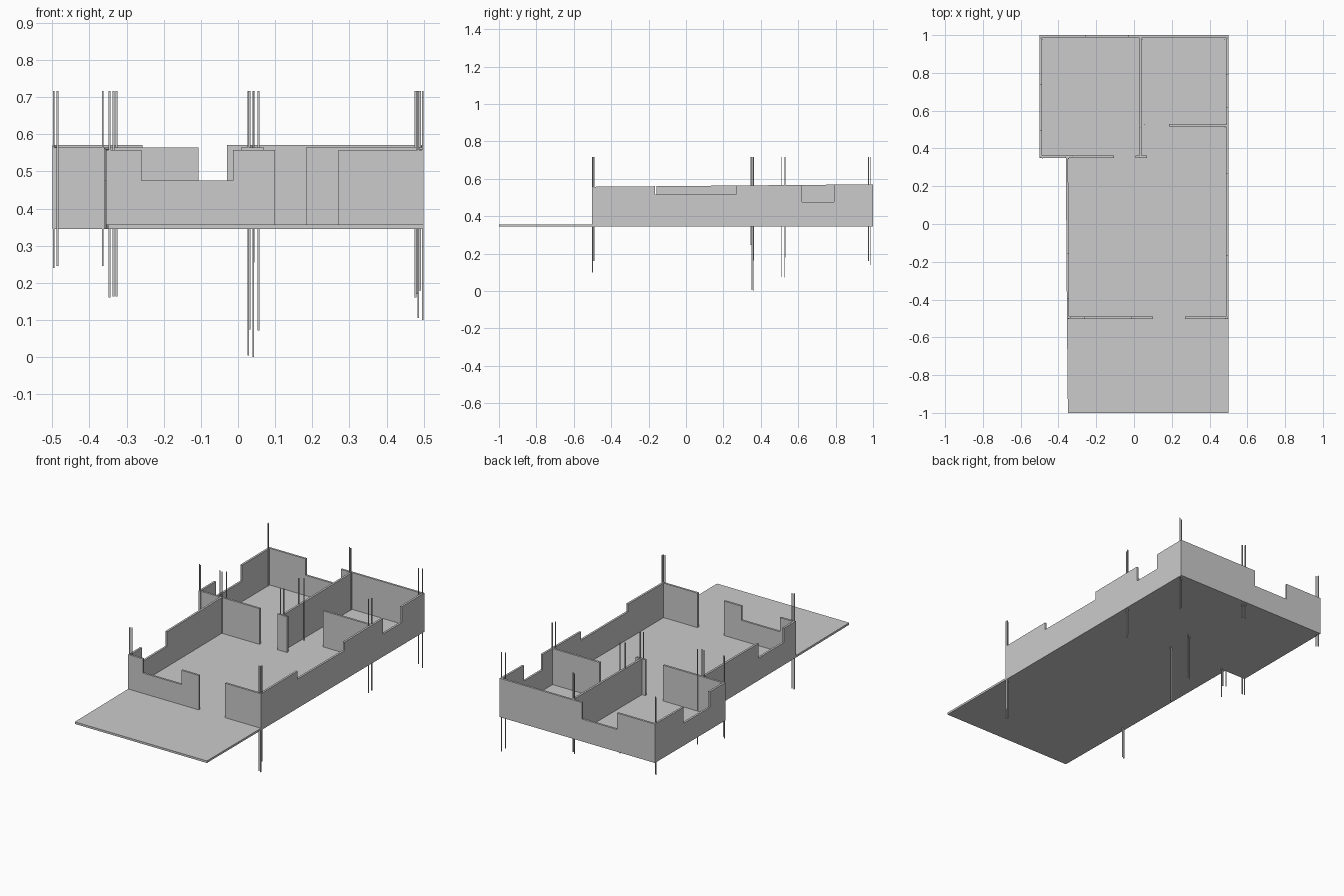
import bpy, bmesh
from mathutils import Vector

if "Cube" in bpy.data.objects:
    bpy.data.objects.remove(bpy.data.objects["Cube"])

FLOOR_BOTTOM, FLOOR_TOP = 0.345, 0.357
THICK = 0.012
POST_TOP = 0.717


def prism(name, base, offset):
    """Extrude a flat polygon by an offset vector into a closed solid."""
    bm = bmesh.new()
    face = bm.faces.new([bm.verts.new(p) for p in base])
    ext = bmesh.ops.extrude_face_region(bm, geom=[face])
    verts = [g for g in ext["geom"] if isinstance(g, bmesh.types.BMVert)]
    bmesh.ops.translate(bm, verts=verts, vec=offset)
    bmesh.ops.recalc_face_normals(bm, faces=bm.faces)
    mesh = bpy.data.meshes.new(name)
    bm.to_mesh(mesh)
    bm.free()
    obj = bpy.data.objects.new(name, mesh)
    bpy.context.collection.objects.link(obj)
    return obj


def wall_top(y):
    """Wall tops rise slightly towards the back."""
    return 0.5575 + (y + 0.5) * 0.0087


def wall(name, start, end, notches=()):
    """Wall from start to end, thickened to its left; notches = (from, to, sill)
    with distances measured along the wall."""
    a, b = Vector((*start, 0)), Vector((*end, 0))
    length = (b - a).length
    d = (b - a) / length
    outline = [(0, FLOOR_TOP), (0, None)]
    for s0, s1, sill in notches:
        outline += [(s0, None), (s0, sill), (s1, sill), (s1, None)]
    outline += [(length, None), (length, FLOOR_TOP)]
    pts = []
    for s, z in outline:
        p = a + d * s
        p.z = wall_top(p.y) if z is None else z
        pts.append(p)
    return prism(name, pts, Vector((-d.y, d.x, 0)) * THICK)


def post(name, x, y, bottom, w=0.0045):
    h = w / 2
    base = [(x - h, y - h, bottom), (x + h, y - h, bottom),
            (x + h, y + h, bottom), (x - h, y + h, bottom)]
    return prism(name, base, Vector((0, 0, POST_TOP - bottom)))


# Floor slab with the narrower front terrace
outline = [(-0.35, -1), (0.5, -1), (0.5, 1), (-0.5, 1), (-0.5, 0.35), (-0.361, 0.35), (-0.355, -0.5)]
prism("floor_slab", [(x, y, FLOOR_BOTTOM) for x, y in outline],
      Vector((0, 0, FLOOR_TOP - FLOOR_BOTTOM)))

# Outer walls, counter-clockwise so thickness goes inwards
wall("front_wall_left", (-0.355, -0.503), (0.10, -0.503), [(0.095, 0.342, 0.475)])
wall("front_wall_right", (0.27, -0.503), (0.5, -0.503))
wall("right_wall", (0.5, -0.503), (0.5, 1), [(0.338, 0.77, 0.515), (1.123, 1.295, 0.477)])
wall("back_wall", (0.5, 1), (-0.5, 1), [(0.53, 0.757, 0.475)])
wall("left_wall_back", (-0.5, 1), (-0.5, 0.35), [(0.265, 0.505, 0.475)])
wall("left_wall_front", (-0.361, 0.35), (-0.355, -0.503), [(0.508, 0.742, 0.475)])

# Inner partitions
wall("partition_left", (-0.5, 0.35), (-0.107, 0.35))
wall("partition_right", (0.185, 0.517), (0.5, 0.517))
wall("partition_centre", (0.042, 0.35), (0.042, 1))
wall("partition_end_cap", (0.008, 0.35), (0.07, 0.35))

# Thin reinforcing posts at the wall junctions: (x, y, bottom)
posts = {
    "front_right": [(0.497, -0.5, 0.10), (0.485, -0.5, 0.105), (0.497, -0.492, 0.16)],
    "front_left": [(-0.346, -0.5, 0.16), (-0.335, -0.495, 0.163)],
    "mid_left": [(-0.364, 0.354, 0.245), (-0.346, 0.347, 0.245), (-0.327, 0.36, 0.163)],
    "far_left": [(-0.496, 0.354, 0.24), (-0.486, 0.347, 0.245)],
    "back_left": [(-0.496, 0.985, 0.27), (-0.487, 0.976, 0.27)],
    "back_centre": [(0.028, 0.985, 0.25), (0.042, 0.976, 0.255)],
    "back_right": [(0.497, 0.985, 0.14), (0.478, 0.976, 0.16)],
    "mid_right": [(0.49, 0.53, 0.18), (0.482, 0.512, 0.17)],
    "centre_rear": [(0.055, 0.528, 0.072), (0.032, 0.512, 0.075)],
    "centre_front": [(0.041, 0.362, 0.0), (0.028, 0.352, 0.005)],
}
for group, items in posts.items():
    for i, (x, y, bottom) in enumerate(items, 1):
        post(f"post_{group}_{i}", x, y, bottom)
